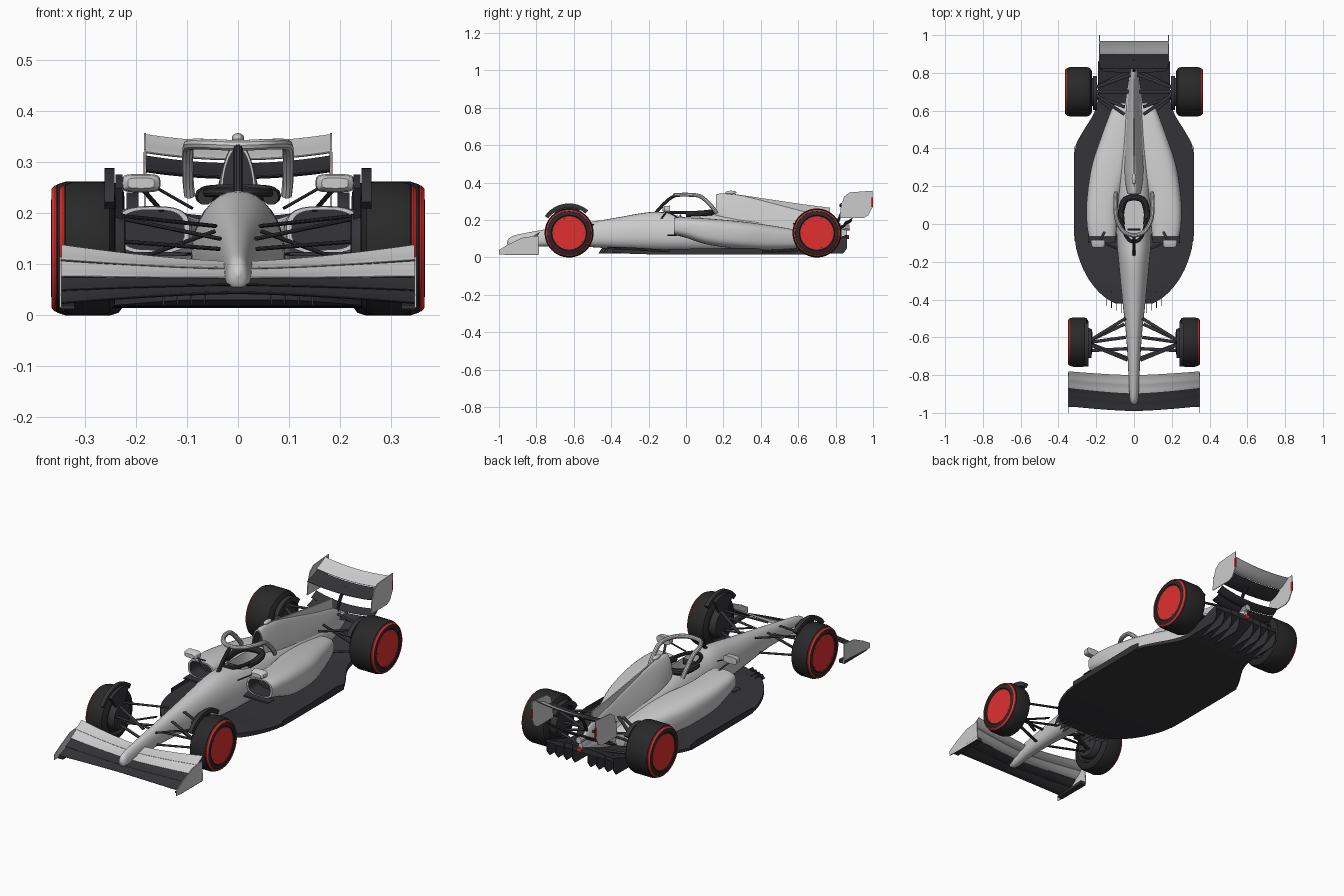
import bpy, bmesh, math
from mathutils import Vector, Matrix

if "Cube" in bpy.data.objects:
    bpy.data.objects.remove(bpy.data.objects["Cube"])

def material(name, *rgb):
    m = bpy.data.materials.new(name)
    m.diffuse_color = (*rgb, 1)
    m.use_nodes = True
    m.node_tree.nodes["Principled BSDF"].inputs["Base Color"].default_value = m.diffuse_color
    return m

CARBON = material("carbon", .035, .035, .04)
RUBBER = material("rubber", .022, .022, .022)
RED = material("red", .75, .03, .03)
ORANGE = material("orange", .7, .2, .04)

def finish(name, bm, mat=None, mirror=False, mats=None):
    bmesh.ops.recalc_face_normals(bm, faces=bm.faces)
    me = bpy.data.meshes.new(name)
    bm.to_mesh(me)
    bm.free()
    for m in mats or ([mat] if mat else []):
        me.materials.append(m)
    ob = bpy.data.objects.new(name, me)
    bpy.context.collection.objects.link(ob)
    if mirror:
        ob.modifiers.new("mirror", 'MIRROR').use_mirror_merge = False
    return ob

def loft(name, rings, mat=None, mirror=False, mouth=None, depth=.05):
    """Skin closed rings; 'mouth' hollows the first end with a dark duct."""
    rings = [[Vector(p) for p in r] for r in rings]
    if mouth:
        c = sum(rings[0], Vector()) / len(rings[0])
        lip = [c + (p - c) * .86 for p in rings[0]]
        rings = [[p + Vector((0, depth, 0)) for p in lip], lip] + rings
    bm = bmesh.new()
    vs = [[bm.verts.new(p) for p in r] for r in rings]
    n = len(vs[0])
    for k, (a, b) in enumerate(zip(vs, vs[1:])):
        for i in range(n):
            f = bm.faces.new((a[i], a[(i+1) % n], b[(i+1) % n], b[i]))
            f.material_index = int(bool(mouth) and k == 0)
    f = bm.faces.new(vs[0])
    f.material_index = int(bool(mouth))
    bm.faces.new(vs[-1])
    return finish(name, bm, mat, mirror, [mat, mouth] if mouth else None)

def dense(st, n=5):
    """Catmull-Rom smoothing of a list of stations."""
    out = []
    for i in range(len(st) - 1):
        p = [st[max(i-1, 0)], st[i], st[i+1], st[min(i+2, len(st)-1)]]
        for k in range(n):
            t = k / n
            out.append([b + .5*t*(c - a + t*(2*a - 5*b + 4*c - d + t*(3*(b - c) + d - a)))
                        for a, b, c, d in zip(*p)])
    return out + [list(st[-1])]

def section(y, x0, x1, zb, zt, taper=0, e=2.5, n=28):
    """Superellipse cross-section, narrower at the top by 'taper'."""
    out = []
    for i in range(n):
        c, s = math.cos(2*math.pi*i/n), math.sin(2*math.pi*i/n)
        u = math.copysign(abs(c)**(2/e), c)
        v = math.copysign(abs(s)**(2/e), s)
        out.append(((x0+x1)/2 + (x1-x0)/2*u*(1 - taper*(v+1)/2), y, (zb+zt)/2 + (zt-zb)/2*v))
    return out

def plate(name, pts, x, t=.004, mat=None, mirror=True, lean=0):
    """Thin upright plate from a (y, z) outline."""
    ring = lambda dx: [(x + dx + lean*(z - .1), y, z) for y, z in pts]
    return loft(name, [ring(-t/2), ring(t/2)], mat, mirror)

def wing(name, span, mid, tip, thick, mat=None, power=1.5, sag=.08):
    """Cambered aerofoil; mid/tip = (lead y, lead z, trail y, trail z)."""
    rings = []
    for k in range(-10, 11):
        u = abs(k/10)**power
        ya, za, yb, zb = [a + (b-a)*u for a, b in zip(mid, tip)]
        ts, ring = [0, .12, .35, .65, 1], []
        for t, s in [(t, 1) for t in ts] + [(t, -1) for t in ts[::-1]]:
            h = s*thick*(math.sqrt(t)*(1-t)*1.3 + .12) - sag*(yb-ya)*4*t*(1-t)
            ring.append((span*k/10, ya + (yb-ya)*t, za + (zb-za)*t + h))
        rings.append(ring)
    return loft(name, rings, mat)

def rods(name, segs, rx, rz, mat=CARBON, mirror=True):
    bm = bmesh.new()
    for a, b in segs:
        a, b = Vector(a), Vector(b)
        q = (b-a).to_track_quat('Z', 'Y').to_matrix().to_4x4()
        bmesh.ops.create_cone(bm, cap_ends=True, segments=10, radius1=1, radius2=1, depth=(b-a).length,
                              matrix=Matrix.Translation((a+b)/2) @ q @ Matrix.Diagonal((rx, rz, 1, 1)))
    return finish(name, bm, mat, mirror)

def tube(name, pts, r, mat=None, mirror=False):
    """Round tube following a smooth path."""
    path = [Vector(p) for p in dense(pts, 6)]
    rings = []
    for i, p in enumerate(path):
        d = path[min(i+1, len(path)-1)] - path[max(i-1, 0)]
        m = d.to_track_quat('Z', 'Y').to_matrix()
        rings.append([p + m @ Vector((r*math.cos(a*math.pi/5), r*math.sin(a*math.pi/5), 0)) for a in range(10)])
    return loft(name, rings, mat, mirror)

def lathe(name, y, z, prof, mat, n=56):
    return loft(name, [[(x, y + r*math.cos(2*math.pi*i/n), z + r*math.sin(2*math.pi*i/n))
                        for i in range(n)] for x, r in prof], mat, True)

def blob(name, c, s, mat=None, mirror=False):
    bm = bmesh.new()
    bmesh.ops.create_uvsphere(bm, u_segments=20, v_segments=12, radius=1,
                              matrix=Matrix.Translation(c) @ Matrix.Diagonal((*s, 1)))
    return finish(name, bm, mat, mirror)

# Nose and main hull with cockpit opening: y, half width, bottom, top
hull = [(-.957, .004, .076, .084), (-.945, .02, .053, .103), (-.91, .027, .043, .12), (-.8, .033, .057, .142),
        (-.6, .046, .06, .176), (-.4, .07, .048, .208), (-.2, .092, .035, .242), (-.08, .103, .03, .24),
        (.12, .105, .03, .236), (.3, .1, .03, .215), (.6, .06, .04, .17), (.85, .018, .09, .135)]
body = loft("hull", [section(y, -w, w, b, t, .25, 2.3) for y, w, b, t in dense(hull)])
cutter = loft("cockpit_cutter", [[(.06*math.cos(a*math.pi/16), .03 + .125*math.sin(a*math.pi/16), z)
                                  for a in range(32)] for z in (.1, .4)])
mod = body.modifiers.new("cockpit", 'BOOLEAN')
mod.operation, mod.object = 'DIFFERENCE', cutter
bpy.context.view_layer.objects.active = body
bpy.ops.object.modifier_apply(modifier="cockpit")
bpy.data.objects.remove(cutter)

# Cockpit trim, steering wheel, halo hoop and pillar
tube("cockpit_rim", [(.062*math.cos(a), .03 + .125*math.sin(a), .24) for a in
                     [math.pi*(k/8 - .5) for k in range(17)]], .009, CARBON)
tube("headrest", [(.064, .0, .232), (.068, .07, .235), (.05, .125, .24), (0, .14, .242),
                  (-.05, .125, .24), (-.068, .07, .235), (-.064, .0, .232)], .016, CARBON)
rods("steering_wheel", [((-.035, -.03, .215), (.035, -.03, .215))], .006, .016, CARBON, False)
tube("halo", [(.095, .165, .235), (.098, .14, .27), (.098, .08, .325), (.09, .02, .335), (.055, -.04, .335), (0, -.06, .333),
              (-.055, -.04, .335), (-.09, .02, .335), (-.098, .08, .325), (-.098, .14, .27), (-.095, .165, .235)], .011)
tube("halo_pillar", [(0, -.165, .235), (0, -.13, .275), (0, -.09, .312), (0, -.055, .333)], .009, CARBON)

# Engine cover with air intake, dorsal fin and roof camera
cover = [(.16, .042, .2, .337, .45), (.2, .055, .15, .342, .55), (.3, .075, .08, .332, .72), (.45, .07, .07, .295, .8),
         (.62, .05, .07, .25, .75), (.78, .03, .09, .21, .6), (.86, .014, .1, .15, .3)]
loft("engine_cover", [section(y, -w, w, b, t, k, 2.2) for y, w, b, t, k in dense(cover)], mouth=CARBON)
plate("dorsal_fin", [(.26, .3), (.26, .339), (.4, .318), (.6, .288), (.77, .266), (.77, .2), (.5, .22)], 0, .006, None, False)
blob("roof_camera", (0, .24, .347), (.012, .03, .01))

# Sidepods: y, inner x, outer x, bottom, top
pods = [(-.065, .095, .24, .122, .213), (0, .09, .25, .105, .214), (.12, .08, .251, .068, .208), (.3, .03, .226, .045, .192),
        (.45, .01, .178, .04, .172), (.6, .01, .122, .05, .145), (.64, .01, .1, .06, .13)]
loft("sidepod", [section(*s, 0, 3) for s in dense(pods)], None, True, CARBON, .08)
loft("sidepod_lip", [section(-.1, .1, .243, .116, .124, 0, 4), section(-.05, .09, .244, .116, .124, 0, 4)], CARBON, True)

# Floor with rising diffuser: y, half width, bottom, top
floor = [(-.42, .1, .03, .045), (-.38, .165, .026, .045), (-.3, .235, .02, .042), (-.2, .285, .017, .036), (-.08, .313, .015, .03),
         (.15, .316, .015, .028), (.38, .314, .015, .028), (.46, .288, .015, .03), (.58, .215, .015, .035),
         (.66, .192, .018, .045), (.76, .19, .05, .075), (.86, .19, .095, .11)]
loft("floor", [[(-w, y, b), (w, y, b), (w, y, t), (w*.4, y, t+.012), (-w*.4, y, t+.012), (-w, y, t)]
               for y, w, b, t in dense(floor, 3)], CARBON)
plate("floor_edge", [(-.09, .018), (-.09, .045), (.36, .052), (.41, .045), (.41, .018)], .316, .004, CARBON)
for i in range(4):
    plate("floor_fence", [(-.47 + i*.012, .02), (-.45 + i*.012, .05), (-.36, .055), (-.34, .02)], .065 + i*.027, .003, CARBON)
    plate("diffuser_strake", [(.66, .02), (.84, .022), (.862, .05), (.862, .115), (.7, .06)], .045 + i*.048, .004, CARBON)

# Front wing: centre and tip leading/trailing edges per element
wing("front_wing_main", .346, (-.99, .045, -.938, .058), (-.965, .025, -.9, .047), .006, CARBON)
wing("front_wing_second", .346, (-.945, .06, -.89, .073), (-.91, .05, -.86, .074), .005, CARBON)
wing("front_wing_flap", .346, (-.897, .074, -.845, .09), (-.868, .077, -.822, .106), .005)
wing("front_wing_top_flap", .346, (-.85, .092, -.8, .105), (-.828, .109, -.78, .138), .005)
plate("front_wing_endplate", [(-1, .015), (-1, .04), (-.95, .07), (-.87, .108), (-.79, .115), (-.785, .015)], .348)
plate("endplate_foot", [(-.97, .012), (-.97, .02), (-.79, .03), (-.79, .012)], .335, .03, CARBON)

# Rear wing, beam wing, support and tail light
wing("rear_wing_main", .18, (.82, .272, .905, .297), (.82, .285, .905, .312), .01, CARBON, 2)
wing("rear_wing_flap", .18, (.898, .306, .968, .34), (.898, .32, .968, .354), .008, None, 2)
plate("rear_wing_endplate", [(.822, .212), (.828, .27), (.845, .325), (.875, .348), (.998, .357), (.998, .27),
                             (.975, .225), (.95, .212)], .182, .004)
plate("endplate_light", [(.99, .27), (.99, .32), (1, .32), (1, .27)], .182, .006, RED)
wing("beam_wing_lower", .175, (.8, .15, .85, .165), (.81, .165, .86, .18), .006, CARBON, 2)
wing("beam_wing_upper", .178, (.84, .175, .885, .192), (.85, .19, .89, .212), .006, CARBON, 2)
tube("rear_wing_pylon", [(0, .8, .15), (0, .815, .2), (0, .84, .25), (0, .875, .282)], .008, CARBON)
rods("exhaust", [((0, .78, .155), (0, .875, .16))], .016, .016, None, False)
rods("tail_light", [((0, .84, .11), (0, .872, .11))], .014, .011, RED, False)

# Mirrors
loft("mirror", [section(y, .19-w, .19+w, .259-h, .259+h, 0, 4) for y, w, h in
                ((-.125, .026, .01), (-.115, .036, .016), (-.085, .038, .018))], None, True)
rods("mirror_stay", [((.16, -.1, .25), (.09, -.13, .21)), ((.185, -.1, .245), (.15, -.03, .205))], .006, .003)

# Wheels: tyre, stripe, rim, spokes, nut, caliper, brake drum
def wheel(pos, y, xi, xo, r=.131):
    z = r
    lathe(pos + "_tyre", y, z, [(xi+.02, .04), (xi+.015, .084), (xi, .095), (xi+.002, .112), (xi+.012, .126), (xi+.028, r),
                                (xo-.028, r), (xo-.012, .126), (xo-.002, .112), (xo, .095), (xo-.008, .086),
                                (xo-.04, .084), (xo-.04, .01)], RUBBER)
    lathe(pos + "_stripe", y, z, [(xo-.01, .124), (xo-.007, .1235), (xo-.0005, .1165), (xo-.004, .1155)], RED)
    for k, rr in enumerate((.083, .058)):
        tube(pos + "_rim_ring", [(xo-.008-.006*k, y + rr*math.cos(a*math.pi/8), z + rr*math.sin(a*math.pi/8))
                                 for a in range(17)], .004, CARBON, True)
    spoke = [(math.cos(a*math.pi/5), math.sin(a*math.pi/5)) for a in range(10)]
    rods(pos + "_spokes", [((xo-.02, y + .015*c, z + .015*s), (xo-.008, y + .083*c, z + .083*s)) for c, s in spoke], .005, .005)
    lathe(pos + "_nut", y, z, [(xo-.04, .018), (xo-.012, .018), (xo-.006, .01)], None, 16)
    blob(pos + "_caliper", (xo-.036, y+.03, z+.03), (.008, .012, .016), ORANGE, True)
    lathe(pos + "_brake_drum", y, z, [(xi-.02, .04), (xi-.018, .066), (xi-.004, .074), (xi+.03, .074)], CARBON, 32)

wheel("front_wheel", -.625, .24, .35)
wheel("rear_wheel", .7, .222, .366)

# Winglets curving over the front tyres, and brake ducts behind
def arc(y, r, t, x0, x1, a0, a1):
    angs = [math.radians(a0 + (a1-a0)*k/12) for k in range(13)]
    return [[(x, y + q*math.cos(a), .131 + q*math.sin(a)) for x, q in
             ((x0, r), (x1, r), (x1, r+t), (x0, r+t))] for a in angs]
loft("wheel_winglet", arc(-.625, .136, .022, .242, .262, 50, 145), CARBON, True)
loft("winglet_stalk", arc(-.625, .07, .075, .226, .24, 65, 125), CARBON, True)
loft("rear_brake_winglet", arc(.7, .085, .025, .195, .218, 40, 150), CARBON, True)

# Suspension arms
rods("front_suspension", [((.045, -.5, .175), (.23, -.615, .195)), ((.035, -.72, .15), (.23, -.64, .19)),
                          ((.05, -.53, .09), (.23, -.615, .09)), ((.035, -.71, .085), (.23, -.635, .09)),
                          ((.045, -.6, .165), (.225, -.625, .1)), ((.035, -.66, .13), (.23, -.67, .145))], .009, .004)
rods("rear_suspension", [((.05, .58, .18), (.21, .69, .19)), ((.02, .79, .18), (.21, .72, .19)),
                         ((.06, .56, .08), (.21, .68, .085)), ((.02, .81, .1), (.21, .72, .085)),
                         ((.03, .7, .14), (.21, .7, .132)), ((.05, .62, .2), (.21, .68, .1))], .009, .005)

# Smooth shading with crisp edges
bpy.ops.object.select_all(action='SELECT')
bpy.ops.object.shade_smooth_by_angle(angle=math.radians(35))
